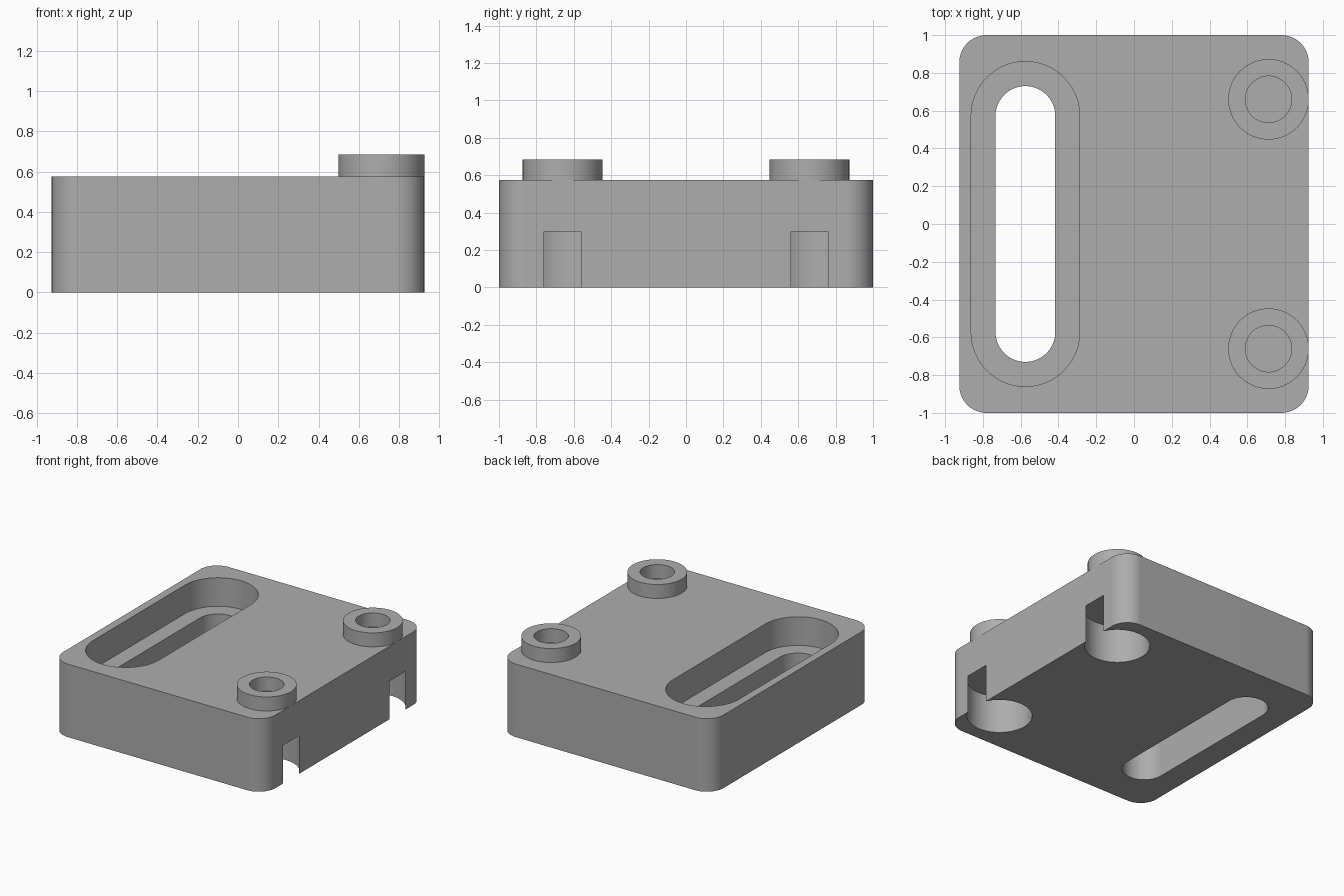
import bpy, bmesh
from math import pi, cos, sin, radians

cube = bpy.data.objects.get("Cube")
if cube:
    bpy.data.objects.remove(cube, do_unlink=True)

grey = bpy.data.materials.new("plain grey")
grey.use_nodes = True
colour = (0.42, 0.42, 0.42, 1)
grey.diffuse_color = colour
grey.node_tree.nodes["Principled BSDF"].inputs["Base Color"].default_value = colour

BODY_TOP, BOSS_TOP, LEDGE, SOCKET_TOP = 0.575, 0.685, 0.35, 0.3
SLOT_X, BOSS_X, BOSS_Y = -0.575, 0.712, 0.66


def finish(name, bm):
    bmesh.ops.recalc_face_normals(bm, faces=bm.faces)
    mesh = bpy.data.meshes.new(name)
    bm.to_mesh(mesh)
    bm.free()
    mesh.materials.append(grey)
    obj = bpy.data.objects.new(name, mesh)
    bpy.context.collection.objects.link(obj)
    return obj


def rounded_prism(name, x, y, hx, hy, r, z0, z1, seg=24):
    """Upright prism with a rounded rectangle, slot or circle as its outline."""
    bm = bmesh.new()
    outline = []
    for q, (sx, sy) in enumerate([(1, 1), (-1, 1), (-1, -1), (1, -1)]):
        for i in range(seg + 1):
            a = (q + i / seg) * pi / 2
            outline.append(bm.verts.new((x + sx * (hx - r) + r * cos(a),
                                         y + sy * (hy - r) + r * sin(a), z0)))
    bmesh.ops.remove_doubles(bm, verts=outline, dist=1e-5)
    face = bm.faces.new(list(bm.verts))
    ext = bmesh.ops.extrude_face_region(bm, geom=[face])
    verts = [v for v in ext["geom"] if isinstance(v, bmesh.types.BMVert)]
    bmesh.ops.translate(bm, verts=verts, vec=(0, 0, z1 - z0))
    return finish(name, bm)


def smooth(obj):
    bpy.ops.object.select_all(action='DESELECT')
    obj.select_set(True)
    bpy.context.view_layer.objects.active = obj
    bpy.ops.object.shade_smooth_by_angle(angle=radians(30))


# Body block with rounded upright corners
body = rounded_prism("body", 0, 0, 0.925, 1, 0.145, 0, BODY_TOP)

# Stepped slot and the two underside sockets that break through the side wall
cutters = [
    rounded_prism("slot_recess_cutter", SLOT_X, 0, 0.287, 0.86, 0.287, LEDGE, 0.8),
    rounded_prism("slot_through_cutter", SLOT_X, 0, 0.158, 0.73, 0.158, -0.2, 0.7),
]
for side, s in (("back", 1), ("front", -1)):
    cutters.append(rounded_prism(side + "_socket_cutter", BOSS_X, s * BOSS_Y,
                                 0.235, 0.235, 0.235, -0.2, SOCKET_TOP))

bpy.context.view_layer.objects.active = body
for cutter in cutters:
    mod = body.modifiers.new(cutter.name, 'BOOLEAN')
    mod.operation = 'DIFFERENCE'
    mod.solver = 'EXACT'
    mod.object = cutter
    bpy.ops.object.modifier_apply(modifier=mod.name)
for cutter in cutters:
    bpy.data.objects.remove(cutter, do_unlink=True)
smooth(body)

# Hollow round bosses on the top
for side, s in (("back", 1), ("front", -1)):
    bm = bmesh.new()
    profile = [(0.213, BODY_TOP), (0.213, BOSS_TOP), (0.123, BOSS_TOP), (0.123, BODY_TOP)]
    pts = [bm.verts.new((BOSS_X + r, s * BOSS_Y, z)) for r, z in profile]
    edges = [bm.edges.new(pair) for pair in zip(pts, pts[1:])]
    bmesh.ops.spin(bm, geom=pts + edges, cent=(BOSS_X, s * BOSS_Y, 0),
                   axis=(0, 0, 1), angle=2 * pi, steps=96)
    bmesh.ops.remove_doubles(bm, verts=bm.verts, dist=1e-5)
    bmesh.ops.recalc_face_normals(bm, faces=bm.faces)
    # Open bottom: make sure the rim faces up
    if max(bm.faces, key=lambda f: f.calc_center_median().z).normal.z < 0:
        bmesh.ops.reverse_faces(bm, faces=bm.faces)
    mesh = bpy.data.meshes.new(side + "_boss")
    bm.to_mesh(mesh)
    bm.free()
    mesh.materials.append(grey)
    boss = bpy.data.objects.new(side + "_boss", mesh)
    bpy.context.collection.objects.link(boss)
    smooth(boss)
